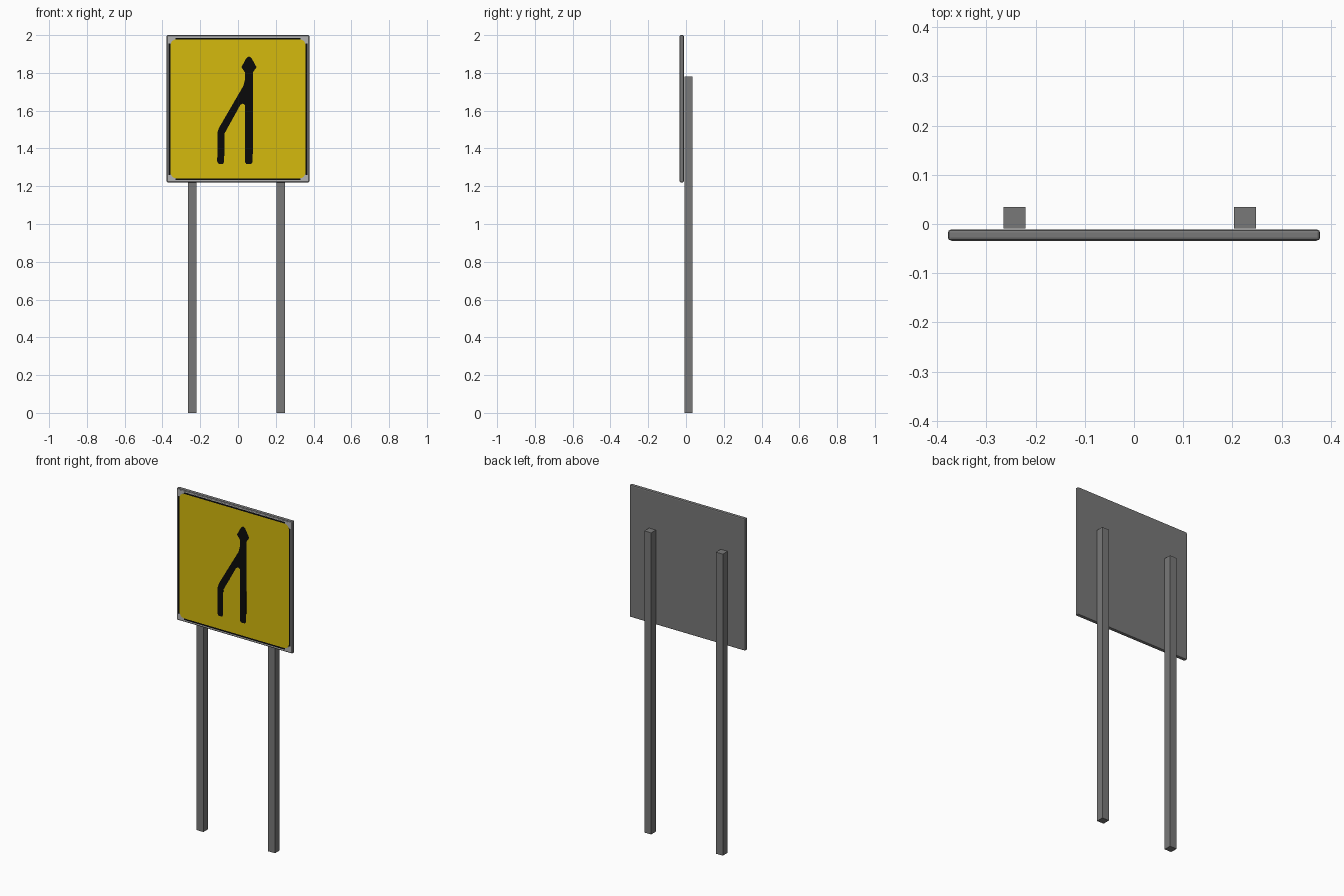
import bpy, bmesh, math

if "Cube" in bpy.data.objects:
    bpy.data.objects.remove(bpy.data.objects["Cube"])


def material(name, rgb):
    m = bpy.data.materials.new(name)
    m.diffuse_color = (*rgb, 1)
    m.use_nodes = True
    m.node_tree.nodes["Principled BSDF"].inputs["Base Color"].default_value = m.diffuse_color
    return m


STEEL = material("grey_steel", (0.19, 0.19, 0.19))
LIGHT = material("light_grey", (0.45, 0.45, 0.45))
YELLOW = material("sign_yellow", (0.66, 0.49, 0.004))
BLACK = material("black", (0.003, 0.003, 0.003))


def finish(name, bm, mat):
    bmesh.ops.recalc_face_normals(bm, faces=bm.faces)
    me = bpy.data.meshes.new(name)
    bm.to_mesh(me)
    bm.free()
    me.materials.append(mat)
    ob = bpy.data.objects.new(name, me)
    bpy.context.collection.objects.link(ob)
    return ob


def box(name, lo, hi, mat, bevel=0):
    bm = bmesh.new()
    bmesh.ops.create_cube(bm, size=1)
    for v in bm.verts:
        v.co = [(a + b) / 2 + c * (b - a) for a, b, c in zip(lo, hi, v.co)]
    if bevel:
        bmesh.ops.bevel(bm, geom=bm.edges[:], offset=bevel, segments=2,
                        profile=0.5, affect='EDGES')
    return finish(name, bm, mat)


def plate(name, outline, back, front, mat):
    """Extrude an x-z outline between two y depths."""
    bm = bmesh.new()
    face = bm.faces.new([bm.verts.new((x, back, z)) for x, z in outline])
    new = bmesh.ops.extrude_face_region(bm, geom=[face])["geom"]
    for v in new:
        if isinstance(v, bmesh.types.BMVert):
            v.co.y = front
    return finish(name, bm, mat)


def rounded_rect(x, z0, z1, r, n=5):
    pts = []
    for k, (cx, cz) in enumerate([(x - r, z1 - r), (r - x, z1 - r),
                                  (r - x, z0 + r), (x - r, z0 + r)]):
        for i in range(n + 1):
            a = math.pi / 2 * (k + i / n)
            pts.append((cx + r * math.cos(a), cz + r * math.sin(a)))
    return pts


# Two square posts behind the sign
for side, x in (("left", -0.265), ("right", 0.203)):
    box(side + "_post", (x, -0.009, 0), (x + 0.045, 0.035, 1.78), STEEL)

# Sign panel with softened rim
box("sign_panel", (-0.378, -0.0335, 1.22), (0.378, -0.0115, 2.0), STEEL, 0.006)

# Light backing, seen at the corners, and yellow field
box("face_backing", (-0.371, -0.0342, 1.228), (0.371, -0.033, 1.992), LIGHT)
plate("yellow_field", rounded_rect(0.357, 1.242, 1.977, 0.03),
      -0.034, -0.0346, YELLOW)

# Thin black border lines, stopping short of the corners
for name, x0, x1, z0, z1 in (("left", -0.367, -0.357, 1.26, 1.955),
                             ("right", 0.357, 0.367, 1.26, 1.955),
                             ("top", -0.33, 0.33, 1.977, 1.986),
                             ("bottom", -0.33, 0.33, 1.233, 1.242)):
    box(name + "_border_line", (x0, -0.0346, z0), (x1, -0.034, z1), BLACK)

# Merging-lane arrow in one outline
arrow = [(0.058, 1.888), (0.072, 1.878), (0.098, 1.83), (0.079, 1.803),
         (0.078, 1.33), (0.07, 1.318), (0.044, 1.318), (0.036, 1.33),
         (0.036, 1.63), (0.026, 1.638), (0.012, 1.63),
         (-0.072, 1.478), (-0.073, 1.33), (-0.08, 1.318), (-0.102, 1.318),
         (-0.11, 1.33), (-0.109, 1.484), (-0.1, 1.51),
         (-0.01, 1.665), (0.028, 1.73), (0.037, 1.765), (0.037, 1.803),
         (0.018, 1.83), (0.044, 1.878)]
plate("merge_arrow", arrow, -0.034, -0.035, BLACK)
